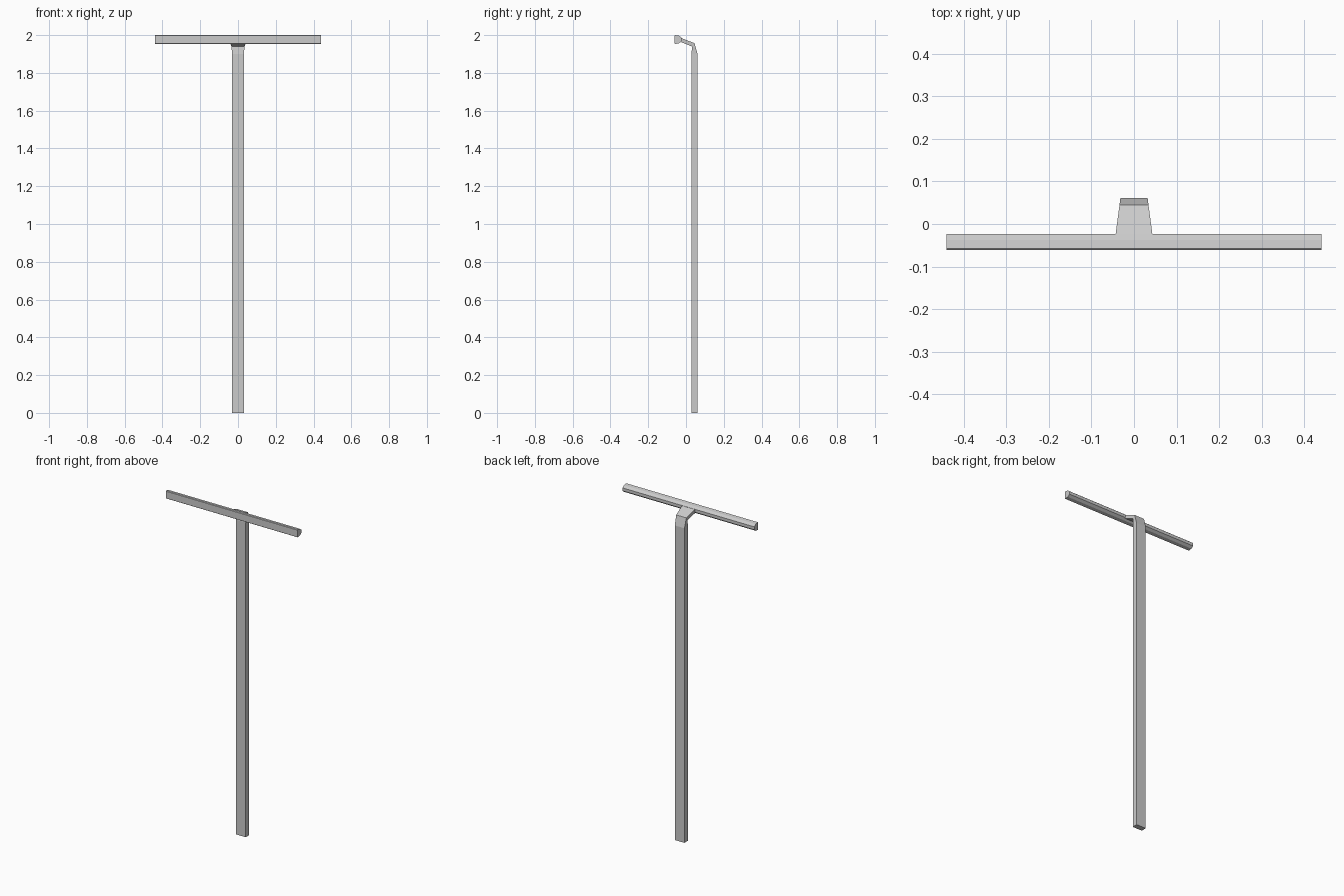
import bpy

if "Cube" in bpy.data.objects:
    bpy.data.objects.remove(bpy.data.objects["Cube"])


def make_object(name, rings):
    """Skin a chain of equal-length vertex rings and cap both ends."""
    n = len(rings[0])
    verts = [v for ring in rings for v in ring]
    faces = [tuple(range(n))[::-1],
             tuple(range((len(rings) - 1) * n, len(rings) * n))]
    for r in range(len(rings) - 1):
        for i in range(n):
            j = (i + 1) % n
            faces.append((r * n + i, r * n + j, (r + 1) * n + j, (r + 1) * n + i))
    mesh = bpy.data.meshes.new(name)
    mesh.from_pydata(verts, [], faces)
    obj = bpy.data.objects.new(name, mesh)
    bpy.context.collection.objects.link(obj)
    return obj


# Crossbar: flat front, faceted tapering back, extruded along x
upper = [(-0.061, 0.021), (-0.058, 0.0235), (-0.037, 0.020), (-0.023, 0.009)]
profile = upper + [(y, -z) for y, z in reversed(upper)]
make_object("crossbar", [[(x, y, 1.9765 + z) for y, z in profile]
                         for x in (0.44, -0.44)])

# Post with bent neck: half width, inner (y, z), outer (y, z)
sections = [
    (0.032, (0.028, 0.0), (0.061, 0.0)),
    (0.032, (0.028, 1.90), (0.061, 1.90)),
    (0.034, (0.033, 1.939), (0.045, 1.957)),
    (0.043, (-0.024, 1.962), (-0.023, 1.984)),
]
make_object("post_and_neck", [
    [(-w, *inner), (w, *inner), (w, *outer), (-w, *outer)]
    for w, inner, outer in sections])
